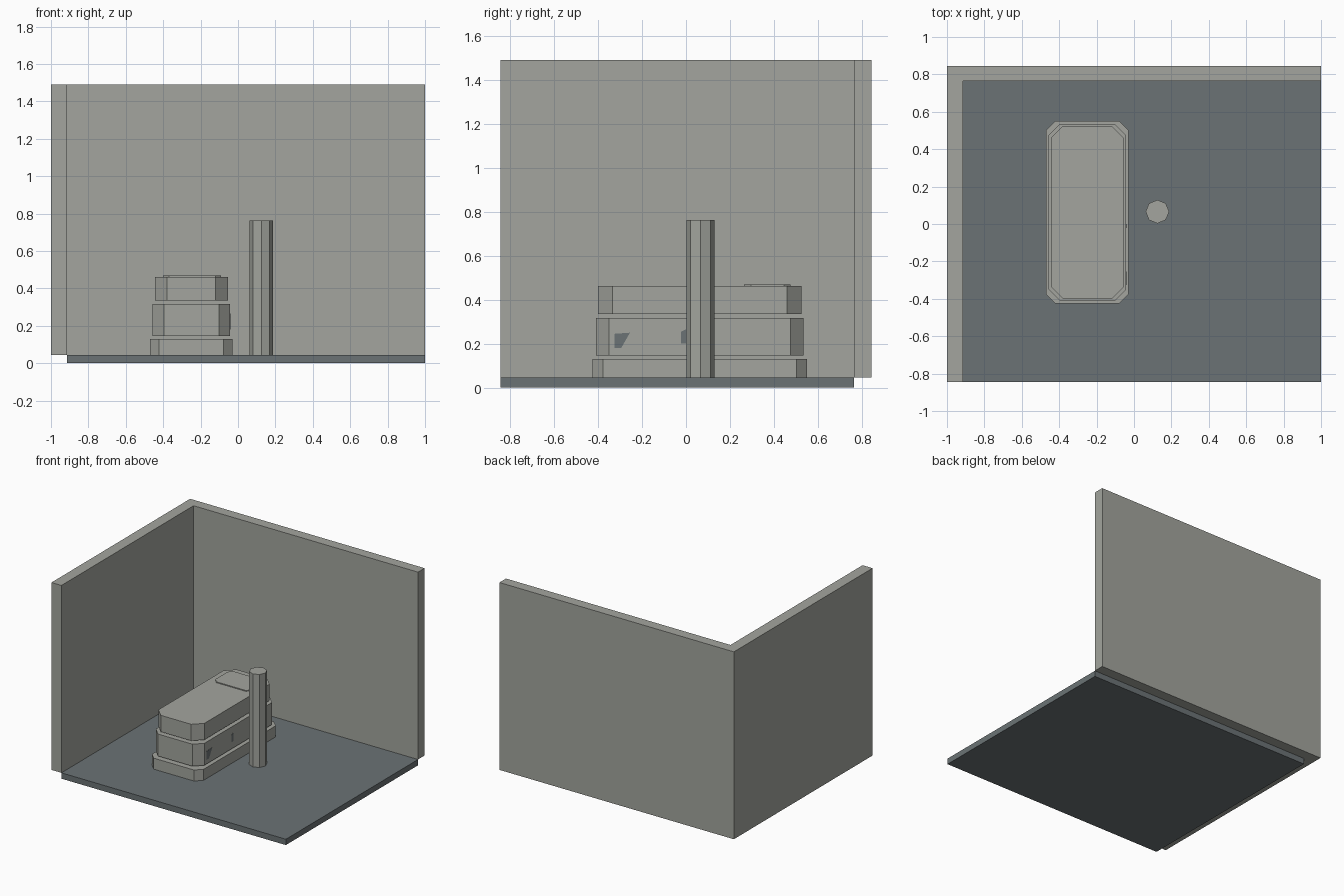
import bpy, math

if "Cube" in bpy.data.objects:
    bpy.data.objects.remove(bpy.data.objects["Cube"])


def material(name, rgb):
    m = bpy.data.materials.new(name)
    m.diffuse_color = (*rgb, 1)
    m.use_nodes = True
    m.node_tree.nodes["Principled BSDF"].inputs["Base Color"].default_value = m.diffuse_color
    return m


STONE = material("pale_grey", (0.366, 0.376, 0.342))
SLATE = material("slate_grey", (0.147, 0.171, 0.178))


def prism(name, outline, z0, z1, mat):
    """Extrude a counter-clockwise xy outline from z0 to z1."""
    n = len(outline)
    verts = [(x, y, z) for z in (z0, z1) for x, y in outline]
    faces = [tuple(range(n - 1, -1, -1)), tuple(range(n, 2 * n))]
    faces += [(i, (i + 1) % n, n + (i + 1) % n, n + i) for i in range(n)]
    mesh = bpy.data.meshes.new(name)
    mesh.from_pydata(verts, [], faces)
    mesh.materials.append(mat)
    ob = bpy.data.objects.new(name, mesh)
    bpy.context.collection.objects.link(ob)
    return ob


def rect(x0, x1, y0, y1):
    return [(x0, y0), (x1, y0), (x1, y1), (x0, y1)]


def clipped(x0, x1, y0, y1, c):
    """Rectangle with cut corners."""
    return [(x0 + c, y0), (x1 - c, y0), (x1, y0 + c), (x1, y1 - c),
            (x1 - c, y1), (x0 + c, y1), (x0, y1 - c), (x0, y0 + c)]


# Room shell
prism("floor", rect(-0.915, 1, -0.845, 0.765), 0, 0.045, SLATE)
prism("corner_walls", [(-1, -0.845), (-0.915, -0.845), (-0.915, 0.765),
                       (1, 0.765), (1, 0.845), (-1, 0.845)], 0.045, 1.49, STONE)

# Bed: three stacked slabs with narrow gaps, and a pillow
prism("bed_base", clipped(-0.47, -0.03, -0.425, 0.55, 0.048), 0.045, 0.13, STONE)
prism("bed_frame", clipped(-0.456, -0.042, -0.41, 0.535, 0.06), 0.147, 0.317, STONE)
prism("mattress", clipped(-0.445, -0.053, -0.40, 0.525, 0.066), 0.335, 0.462, STONE)
prism("pillow", clipped(-0.40, -0.09, 0.265, 0.475, 0.03), 0.455, 0.469, STONE)

# Dark worn patches on the right side of the frame
for i, pts in enumerate([
        [(-0.325, 0.18), (-0.295, 0.18), (-0.255, 0.25), (-0.325, 0.245)],
        [(-0.022, 0.20), (0.0, 0.20), (0.0, 0.265), (-0.022, 0.255)]]):
    patch = prism(f"side_patch_{i + 1}", pts, -0.0015, 0.0015, SLATE)
    for v in patch.data.vertices:
        y, z, x = v.co
        v.co = (-0.042 + x, y, z)

# Eight-sided post
prism("post", [(0.125 + 0.063 * math.cos(a), 0.066 + 0.063 * math.sin(a))
               for a in (k * math.pi / 4 for k in range(8))], 0.045, 0.762, STONE)
